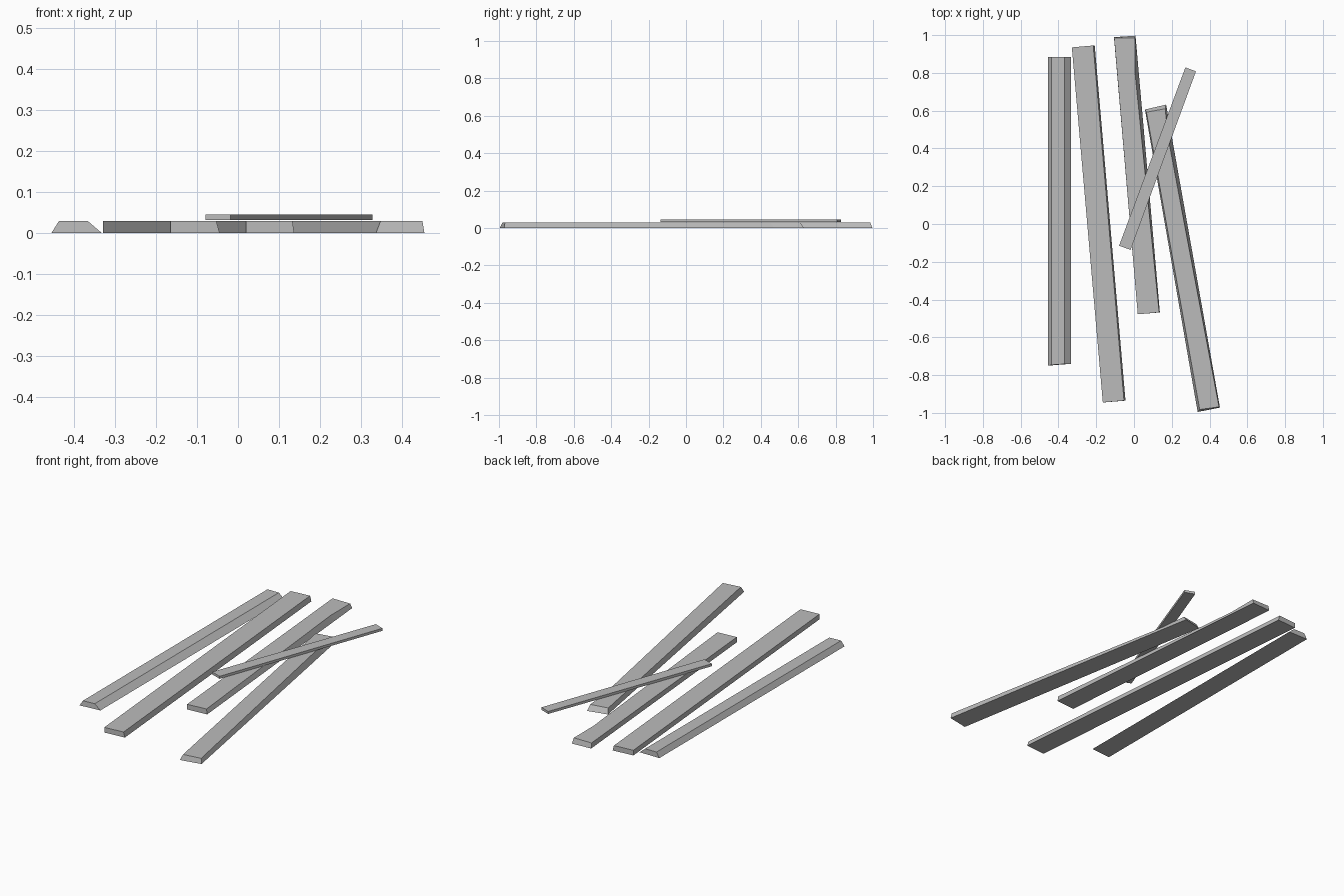
import bpy
import bmesh
from mathutils import Vector

cube = bpy.data.objects.get("Cube")
if cube:
    bpy.data.objects.remove(cube, do_unlink=True)

THICK = 0.029

# Single weathered grey for every plank
grey = bpy.data.materials.new("plank grey")
grey.use_nodes = True
colour = (0.5, 0.5, 0.5, 1.0)
grey.diffuse_color = colour
grey.node_tree.nodes["Principled BSDF"].inputs["Base Color"].default_value = colour


def plank(name, base, top=None, floor=0.0, height=THICK, notch=None):
    """Loft a flat board between two outlines.

    Corners run front left, front right, back right, back left.
    notch = (fraction along the right edge, inward shift) chips the top edge.
    """
    lower = [Vector((x, y, floor)) for x, y in base]
    upper = [Vector((x, y, floor + height)) for x, y in (top or base)]
    if notch:
        along, shift = notch
        lower.insert(2, lower[1].lerp(lower[2], along))
        chip = upper[1].lerp(upper[2], along)
        chip.x -= shift
        upper.insert(2, chip)

    bm = bmesh.new()
    low = [bm.verts.new(p) for p in lower]
    high = [bm.verts.new(p) for p in upper]
    bm.faces.new(high)
    bm.faces.new(list(reversed(low)))
    for i in range(len(low)):
        j = (i + 1) % len(low)
        bm.faces.new((low[i], low[j], high[j], high[i]))
    bmesh.ops.recalc_face_normals(bm, faces=bm.faces[:])

    mesh = bpy.data.meshes.new(name)
    bm.to_mesh(mesh)
    bm.free()
    mesh.materials.append(grey)
    board = bpy.data.objects.new(name, mesh)
    bpy.context.collection.objects.link(board)
    return board


# Straight board with bevelled long sides
plank("bevelled_plank",
      base=[(-0.455, -0.75), (-0.333, -0.74), (-0.333, 0.885), (-0.455, 0.885)],
      top=[(-0.437, -0.746), (-0.367, -0.741), (-0.367, 0.885), (-0.437, 0.885)])

# Longest slanted board
plank("long_plank",
      base=[(-0.165, -0.945), (-0.045, -0.935), (-0.208, 0.945), (-0.329, 0.935)],
      top=[(-0.165, -0.945), (-0.053, -0.935), (-0.216, 0.945), (-0.329, 0.935)])

# Short board with a chipped top edge near the back
plank("middle_plank",
      base=[(0.02, -0.478), (0.137, -0.468), (0.008, 0.997), (-0.106, 0.989)],
      top=[(0.02, -0.478), (0.133, -0.468), (0.004, 0.985), (-0.105, 0.985)],
      notch=(0.88, 0.015))

# Outer board with sloped ends
plank("outer_plank",
      base=[(0.337, -0.995), (0.455, -0.972), (0.17, 0.632), (0.058, 0.606)],
      top=[(0.348, -0.982), (0.45, -0.968), (0.165, 0.61), (0.066, 0.592)],
      notch=(0.9, 0.012))

# Thin batten lying across the others
plank("cross_batten",
      base=[(-0.079, -0.115), (-0.018, -0.137), (0.328, 0.808), (0.272, 0.829)],
      floor=0.031, height=0.014)
